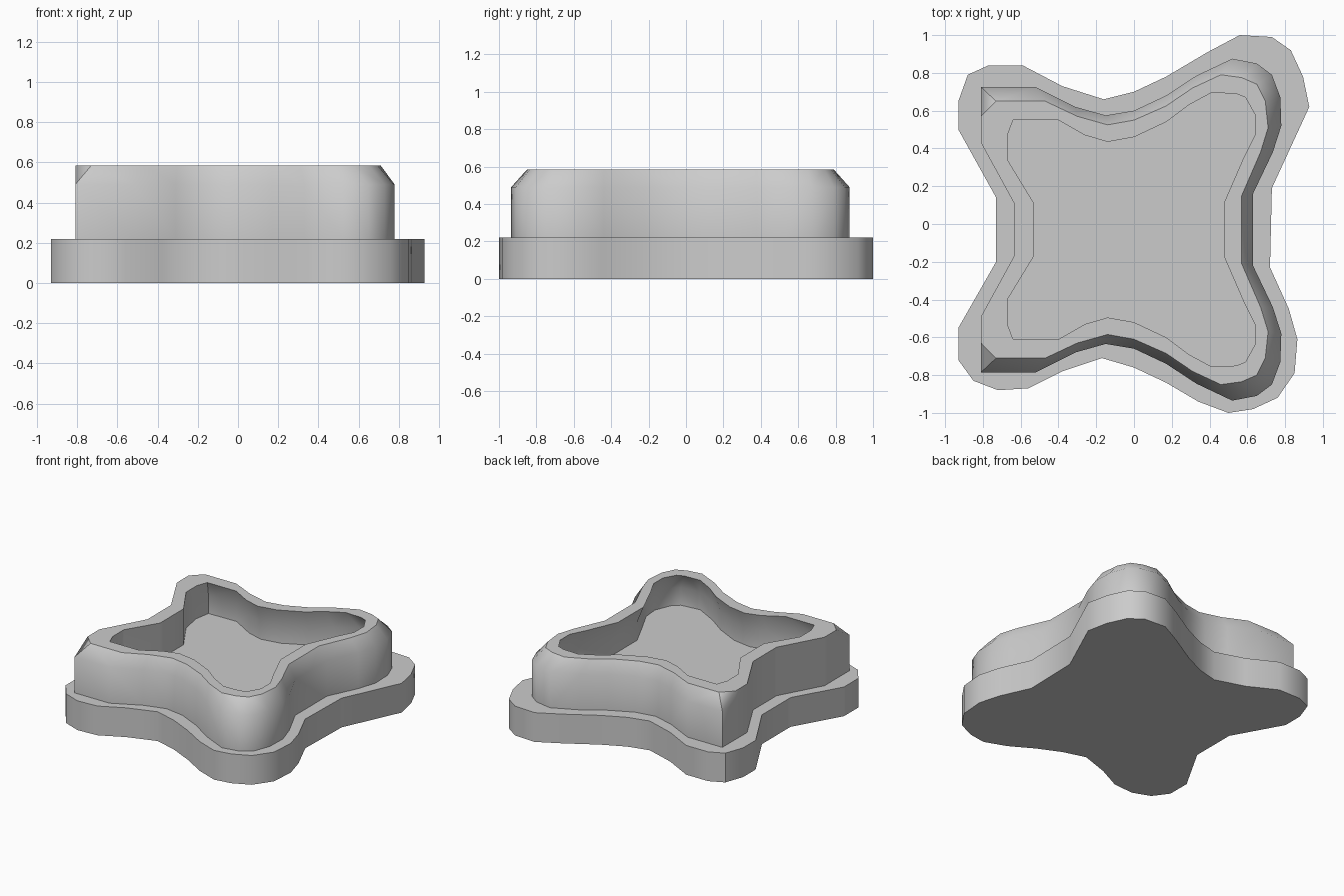
import bpy, bmesh

if "Cube" in bpy.data.objects:
    bpy.data.objects.remove(bpy.data.objects["Cube"])

BASE_TOP, FLOOR, SHOULDER, RIM, MID_Y = 0.22, 0.315, 0.49, 0.585, -0.03


def make_object(name, rings, closed, cap, angle):
    """Skin a stack of equal-length 3D rings, optionally capping the ends."""
    bm = bmesh.new()
    rows = [[bm.verts.new(p) for p in ring] for ring in rings]
    n = len(rows[0])
    for lo, up in zip(rows, rows[1:]):
        for i in range(n if closed else n - 1):
            j = (i + 1) % n
            bm.faces.new((lo[i], lo[j], up[j]))
            bm.faces.new((lo[i], up[j], up[i]))
    if cap:
        bm.faces.new(rows[0][::-1])
    bm.faces.new(rows[-1])
    bmesh.ops.remove_doubles(bm, verts=bm.verts, dist=0.0005)
    mesh = bpy.data.meshes.new(name)
    bm.to_mesh(mesh)
    bm.free()
    ob = bpy.data.objects.new(name, mesh)
    bpy.context.collection.objects.link(ob)
    bpy.ops.object.select_all(action='DESELECT')
    ob.select_set(True)
    bpy.context.view_layer.objects.active = ob
    bpy.ops.object.shade_smooth_by_angle(angle=angle)
    return ob


def at(points, z):
    return [(x, y, z) for x, y in points]


# Base plate: slightly irregular four-lobed slab
base = [(.73, .19), (.928, .62), (.895, .78), (.83, .92), (.73, .99), (.56, 1),
        (.39, .91), (.17, .78), (0, .70), (-.16, .66), (-.38, .73), (-.59, .84),
        (-.77, .84), (-.88, .79), (-.93, .65), (-.93, .5), (-.73, .14),
        (-.73, -.2), (-.93, -.55), (-.93, -.72), (-.85, -.83), (-.72, -.88),
        (-.56, -.87), (-.38, -.78), (-.17, -.71), (0, -.76), (.17, -.84),
        (.34, -.94), (.5, -1), (.63, -.98), (.76, -.92), (.85, -.79),
        (.865, -.61), (.82, -.45), (.72, -.23)]
make_object("base_plate", [at(base, 0), at(base, BASE_TOP)], True, True, 0.8)

# Tray: back half profiles, right to left (outer wall, top edge, inner rim)
wall = [(.63, MID_Y), (.63, .16), (.735, .38), (.78, .52), (.775, .67), (.73, .79),
        (.65, .85), (.52, .875), (.33, .785), (.17, .68), (0, .6), (-.15, .575),
        (-.31, .62), (-.52, .725), (-.81, .725), (-.81, .57), (-.81, .43),
        (-.635, .11), (-.635, MID_Y)]
top = [(.57, MID_Y), (.57, .15), (.67, .38), (.71, .51), (.695, .65), (.65, .74),
       (.57, .775), (.46, .79), (.31, .72), (.17, .625), (0, .55), (-.14, .525),
       (-.30, .57), (-.47, .65), (-.73, .65), (-.81, .57), (-.81, .43),
       (-.635, .11), (-.635, MID_Y)]
inner = [(.48, MID_Y), (.48, .12), (.58, .35), (.64, .47), (.64, .58), (.59, .67),
         (.54, .69), (.41, .695), (.29, .63), (.17, .54), (0, .46), (-.14, .435),
         (-.26, .47), (-.40, .55), (-.64, .55), (-.67, .47), (-.67, .34),
         (-.53, .11), (-.53, MID_Y)]
# The shell keeps its thickness, so the inside flares out below the rim
flare = [(a + w - t, b + v - u)
         for (a, b), (w, v), (t, u) in zip(inner, wall, top)]
flare[14:16] = [(-.68, .62), (-.70, .50)]
rings = [at(wall, BASE_TOP), at(wall, SHOULDER), at(top, RIM),
         at(inner, RIM), at(flare, SHOULDER - 0.04), at(flare, FLOOR)]
rings = [[(x, y - MID_Y, z) for x, y, z in r] for r in rings]
tray = make_object("tray", rings, False, False, 0.9)
tray.location.y = MID_Y

# Clipped corners on the left: crisp against the chamfer, soft against the wall
for e in tray.data.edges:
    ends = [tray.data.vertices[i].co for i in e.vertices]
    if all(c.x < -.72 and c.y > .59 and c.z > SHOULDER - .01 for c in ends):
        e.use_edge_sharp = abs(ends[0].x - ends[1].x) > .01

# Rim outline stays crisp
for e in tray.data.edges:
    ends = [tray.data.vertices[i].co for i in e.vertices]
    pts = {(round(x, 2), round(y - MID_Y, 2)) for x, y in top}
    if all(c.z > RIM - .001 and (round(c.x, 2), round(c.y, 2)) in pts for c in ends):
        e.use_edge_sharp = True

# Front half is the mirror image
mirror = tray.modifiers.new("mirror", 'MIRROR')
mirror.use_axis = (False, True, False)
mirror.use_clip = True
